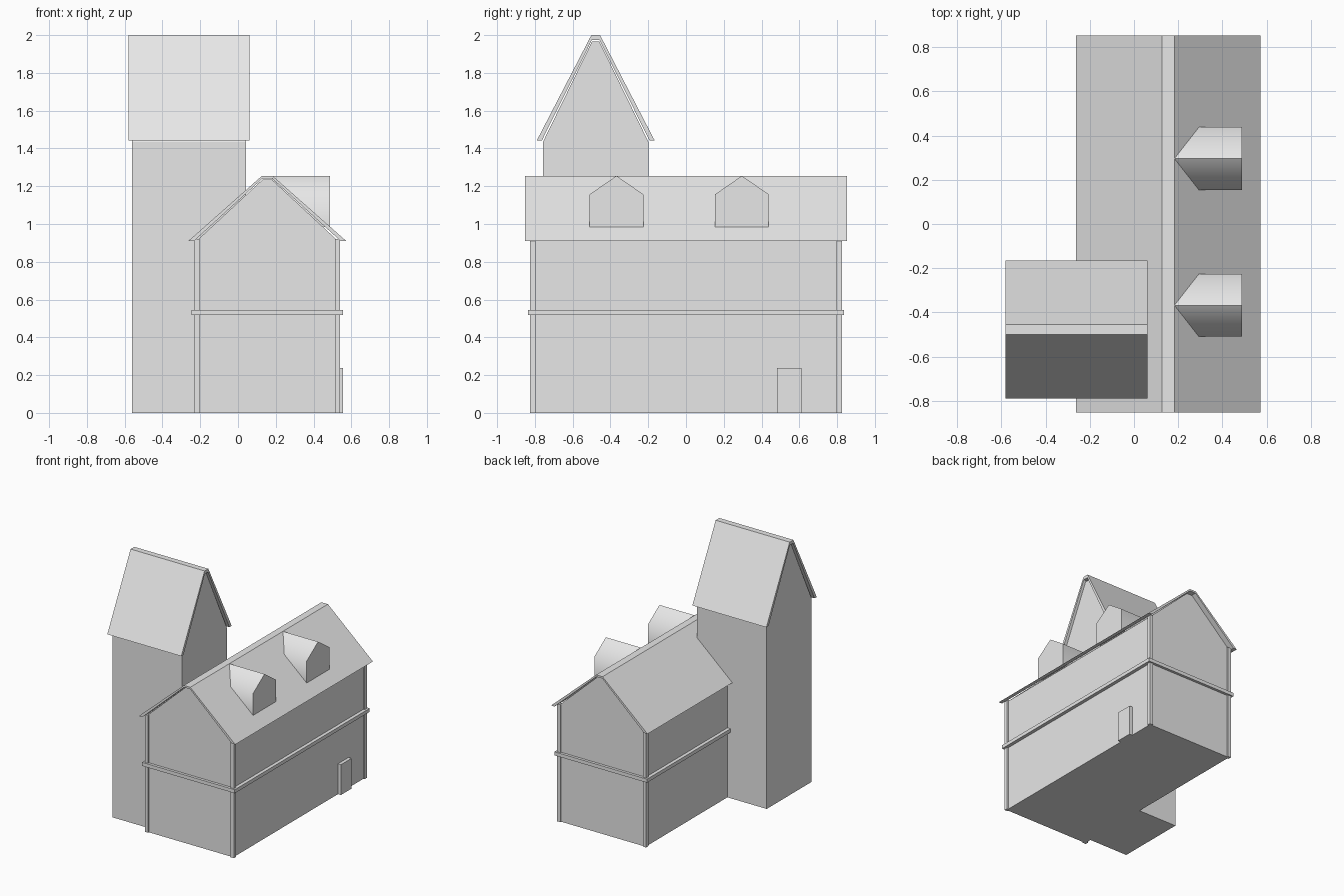
import bpy
import bmesh
from math import radians

default = bpy.data.objects.get("Cube")
if default:
    bpy.data.objects.remove(default, do_unlink=True)

# One plain stone colour for the whole building
stone = bpy.data.materials.new("pale_grey")
stone.use_nodes = True
stone.diffuse_color = (0.8, 0.8, 0.8, 1)
stone.node_tree.nodes["Principled BSDF"].inputs["Base Color"].default_value = (0.8, 0.8, 0.8, 1)


def prism(name, profile, start, end, axis="y"):
    """Extrude a (side, z) profile along the x or y axis."""
    bm = bmesh.new()
    place = (lambda s, z: (s, start, z)) if axis == "y" else (lambda s, z: (start, s, z))
    face = bm.faces.new([bm.verts.new(place(s, z)) for s, z in profile])
    moved = bmesh.ops.extrude_face_region(bm, geom=[face])["geom"]
    shift = (0, end - start, 0) if axis == "y" else (end - start, 0, 0)
    bmesh.ops.translate(bm, vec=shift, verts=[v for v in moved if isinstance(v, bmesh.types.BMVert)])
    bmesh.ops.recalc_face_normals(bm, faces=bm.faces)
    mesh = bpy.data.meshes.new(name)
    bm.to_mesh(mesh)
    bm.free()
    mesh.materials.append(stone)
    obj = bpy.data.objects.new(name, mesh)
    bpy.context.collection.objects.link(obj)
    return obj


def box(name, x0, x1, y0, y1, z0, z1):
    return prism(name, [(x0, z0), (x1, z0), (x1, z1), (x0, z1)], y0, y1)


def gable(mid, half, base, eave, cap, top):
    """Wall outline with a narrow flat ridge."""
    return [(mid - half, base), (mid + half, base), (mid + half, eave),
            (mid + cap, top), (mid - cap, top), (mid - half, eave)]


def roof(mid, half, inner_half, eave, cap, top, inner_cap, inner_top):
    """Bent roof slab outline, cut level at the eaves."""
    return [(mid - half, eave), (mid - cap, top), (mid + cap, top), (mid + half, eave),
            (mid + inner_half, eave), (mid + inner_cap, inner_top),
            (mid - inner_cap, inner_top), (mid - inner_half, eave)]


# Main house
MID = 0.155
prism("house_walls", gable(MID, 0.375, 0, 0.91, 0.025, 1.235), -0.815, 0.815)
prism("house_roof", roof(MID, 0.418, 0.388, 0.91, 0.028, 1.255, 0.026, 1.24), -0.853, 0.853)
box("floor_band", MID - 0.402, MID + 0.402, -0.836, 0.836, 0.517, 0.545)

# Corner posts
for x_name, x in (("right", -0.217), ("left", 0.527)):
    for y_name, y in (("front", -0.811), ("back", 0.811)):
        box(f"{y_name}_{x_name}_post", x - 0.014, x + 0.014, y - 0.014, y + 0.014, 0, 0.92)

# Side door
box("door", 0.5, 0.556, 0.482, 0.612, 0, 0.238)

# Dormers, running back into the roof slope
for name, y in (("front_dormer", -0.368), ("back_dormer", 0.296)):
    dormer = prism(name, [(y - 0.142, 0.985), (y + 0.142, 0.985), (y + 0.142, 1.157),
                          (y, 1.255), (y - 0.142, 1.157)], 0.18, 0.488, "x")
    bpy.ops.object.select_all(action="DESELECT")
    dormer.select_set(True)
    bpy.context.view_layer.objects.active = dormer
    bpy.ops.object.shade_smooth_by_angle(angle=radians(60))

# Tower
TOWER = -0.478
prism("tower_walls", gable(TOWER, 0.279, 0, 1.435, 0.02, 1.965), -0.561, 0.043, "x")
prism("tower_roof", roof(TOWER, 0.312, 0.285, 1.442, 0.023, 2, 0.02, 1.975), -0.581, 0.061, "x")
